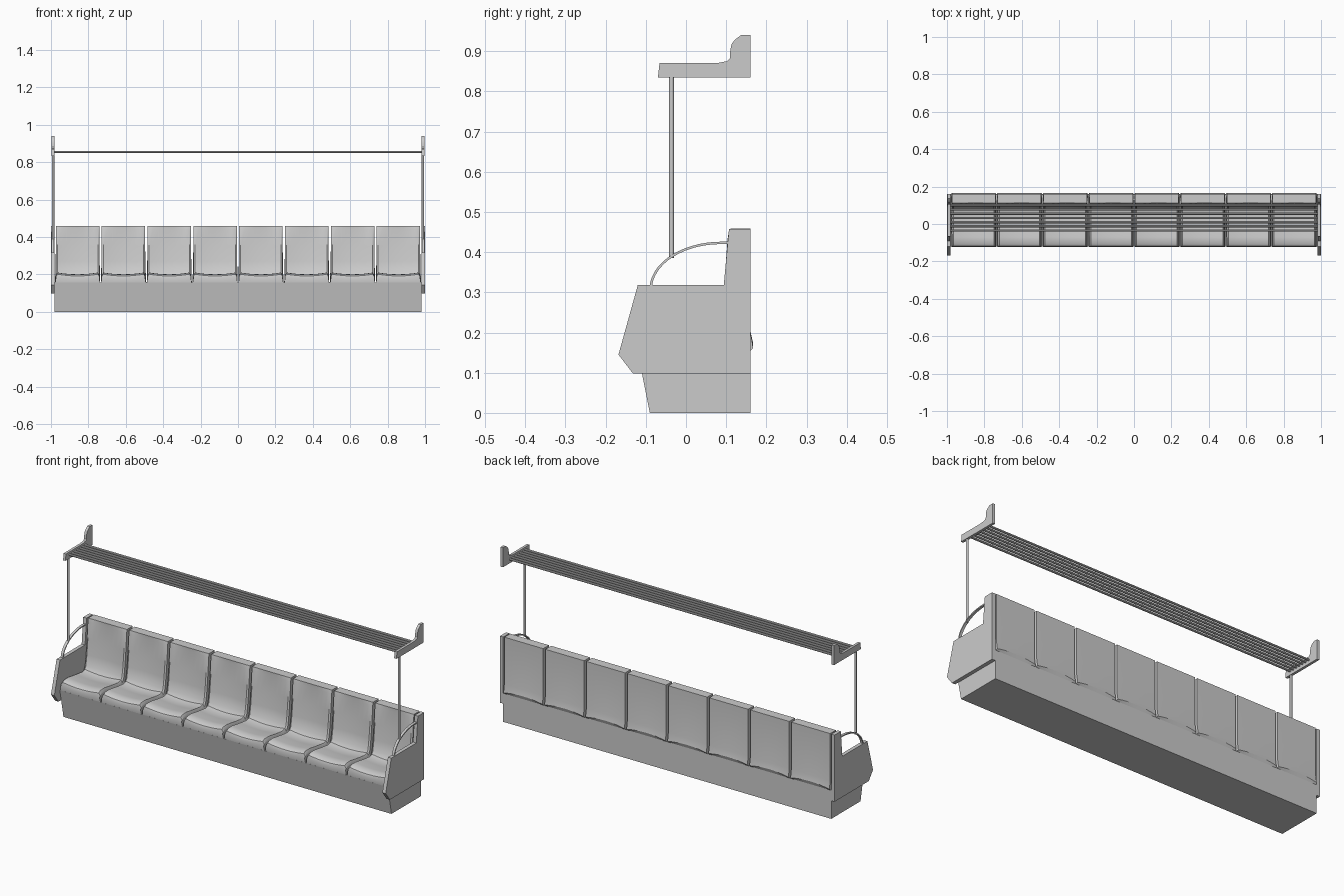
import bpy, bmesh, math

if "Cube" in bpy.data.objects:
    bpy.data.objects.remove(bpy.data.objects["Cube"])


def make_object(name, bm, mirror=False):
    bmesh.ops.recalc_face_normals(bm, faces=bm.faces)
    mesh = bpy.data.meshes.new(name)
    bm.to_mesh(mesh)
    bm.free()
    ob = bpy.data.objects.new(name, mesh)
    bpy.context.collection.objects.link(ob)
    if mirror:
        ob.modifiers.new("Mirror", 'MIRROR')
    return ob


def loft(name, rings, mirror=False):
    """Skin equal-length closed rings and cap both ends."""
    bm = bmesh.new()
    rows = [[bm.verts.new(p) for p in ring] for ring in rings]
    n = len(rows[0])
    for a, b in zip(rows, rows[1:]):
        for i in range(n):
            j = (i + 1) % n
            bm.faces.new((a[i], a[j], b[j], b[i]))
    bm.faces.new(rows[0])
    bm.faces.new(rows[-1])
    return make_object(name, bm, mirror)


def prism(name, profile, x0, x1, mirror=False):
    return loft(name, [[(x, y, z) for y, z in profile] for x in (x0, x1)], mirror)


# Plinth under the whole bench
prism("plinth", [(-0.09, 0), (0.16, 0), (0.16, 0.156), (-0.121, 0.156)], -0.98, 0.98)

# End panels
prism("end_panel", [(-0.12, 0.318), (-0.168, 0.145), (-0.132, 0.098), (0.16, 0.098),
                    (0.16, 0.458), (0.107, 0.458), (0.094, 0.318)], 0.98, 1.0, True)

# Seat shells: (y, z, part) with part f = front, s = seat, b = back face, r = rear
SECTION = [(-0.1205, 0.154, 'f'), (-0.123, 0.18, 'f'), (-0.118, 0.195, 's'),
           (-0.105, 0.203, 's'), (-0.07, 0.204, 's'), (0.0, 0.193, 's'),
           (0.05, 0.187, 's'), (0.072, 0.193, 's'), (0.083, 0.212, 'b'),
           (0.092, 0.27, 'b'), (0.100, 0.35, 'b'), (0.107, 0.44, 'b'),
           (0.111, 0.459, 'r'), (0.160, 0.459, 'r'), (0.160, 0.205, 'r'),
           (0.167, 0.165, 'k'), (0.160, 0.154, 'r')]
PITCH = 1.96 / 8


def seat_ring(t):
    ring = []
    edge = abs(t) > 0.99
    for y, z, part in SECTION:
        half = PITCH / 2 - (0.002 if z < 0.16 else 0.0065)
        if part == 's':
            z += 0.011 * t * t - 0.003 - (0.014 if edge else 0)
        elif part == 'b':
            y += 0.009 * (1 - t * t) - 0.004 + (0.006 if edge else 0)
        elif part == 'k':
            z += 0.012 * (1 - t * t) - 0.004
        ring.append((t * half, y, z))
    return ring


stations = [-1, -0.93, -0.75, -0.5, -0.25, 0, 0.25, 0.5, 0.75, 0.93, 1]
seat = loft("seat_1", [seat_ring(t) for t in stations])
seat.location.x = -3.5 * PITCH
for i in range(1, 8):
    ob = bpy.data.objects.new(f"seat_{i + 1}", seat.data)
    ob.location.x = (i - 3.5) * PITCH
    bpy.context.collection.objects.link(ob)

# Curved armrest rails, swept as a thin rectangular strip
rail = []
for i in range(15):
    a = math.radians(176 - i * 86 / 14)
    c, s = math.cos(a), math.sin(a)
    rail.append([(x, 0.088 + (0.176 + o) * c, 0.307 + (0.116 + o) * s)
                 for x, o in ((0.983, -0.003), (0.997, -0.003), (0.997, 0.003), (0.983, 0.003))])
rail.append([(x, 0.112, z + 0.423) for x, z in
             ((0.983, -0.003), (0.997, -0.003), (0.997, 0.003), (0.983, 0.003))])
loft("armrest_rail", rail, True)


def circle(r, n):
    return [(r * math.cos(2 * math.pi * k / n), r * math.sin(2 * math.pi * k / n)) for k in range(n)]


# Posts holding up the rack
loft("rack_post", [[(0.988 + u, -0.036 + v, z) for u, v in circle(0.006, 12)]
                   for z in (0.385, 0.84)], True)

# Rack end brackets
prism("rack_bracket", [(-0.07, 0.834), (0.16, 0.834), (0.16, 0.94), (0.137, 0.94),
                       (0.121, 0.928), (0.113, 0.917), (0.11, 0.90), (0.109, 0.882),
                       (0.102, 0.875), (0.075, 0.87), (-0.066, 0.87)], 0.982, 0.996, True)

# Luggage rack bars
for i in range(7):
    yc = -0.035 + i * 0.0225
    loft(f"rack_bar_{i + 1}", [[(x, yc + u, 0.855 + v) for u, v in circle(0.006, 10)]
                               for x in (-0.985, 0.985)])

# Smooth curved surfaces, keep hard edges
bpy.ops.object.select_all(action='SELECT')
bpy.context.view_layer.objects.active = seat
bpy.ops.object.shade_smooth_by_angle(angle=math.radians(32))
